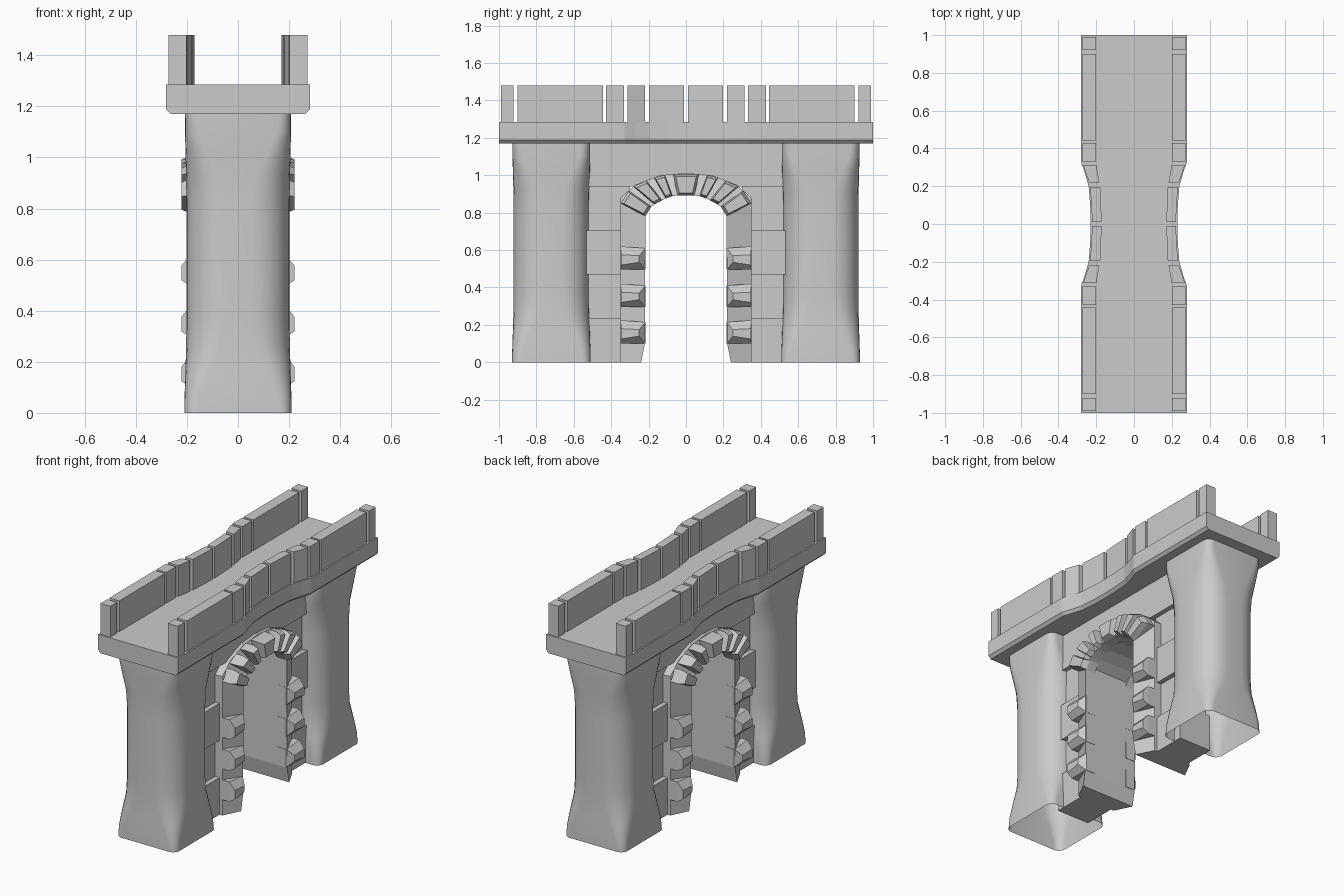
import bpy, bmesh, math
from mathutils import Vector

cube = bpy.data.objects.get("Cube")
if cube:
    bpy.data.objects.remove(cube)

GREY = (0.6, 0.6, 0.6, 1)
stone_mat = bpy.data.materials.new("grey stone")
stone_mat.use_nodes = True
stone_mat.diffuse_color = GREY
stone_mat.node_tree.nodes["Principled BSDF"].inputs["Base Color"].default_value = GREY


def loft(name, loops, cap_start=True, cap_end=True, smooth=False):
    """Skin a list of equally long closed loops into one object."""
    bm = bmesh.new()
    rings = [[bm.verts.new(p) for p in loop] for loop in loops]
    count = len(rings[0])
    for low, high in zip(rings, rings[1:]):
        for i in range(count):
            j = (i + 1) % count
            bm.faces.new((low[i], low[j], high[j], high[i]))
    if cap_start:
        bm.faces.new(rings[0][::-1])
    if cap_end:
        bm.faces.new(rings[-1])
    bmesh.ops.recalc_face_normals(bm, faces=bm.faces)
    mesh = bpy.data.meshes.new(name)
    bm.to_mesh(mesh)
    bm.free()
    mesh.materials.append(stone_mat)
    obj = bpy.data.objects.new(name, mesh)
    bpy.context.collection.objects.link(obj)
    if smooth:
        bpy.ops.object.select_all(action="DESELECT")
        obj.select_set(True)
        bpy.context.view_layer.objects.active = obj
        bpy.ops.object.shade_smooth_by_angle(angle=math.radians(50))
    return obj


def box(name, x0, x1, y0, y1, z0, z1):
    return loft(name, [[(x0, y0, z), (x1, y0, z), (x1, y1, z), (x0, y1, z)] for z in (z0, z1)])


def rounded_rect(cy, z, half, radius, steps=6):
    pts = []
    for k, (sx, sy) in enumerate(((1, 1), (-1, 1), (-1, -1), (1, -1))):
        for s in range(steps + 1):
            a = math.radians(90 * (k + s / steps))
            pts.append((sx * (half - radius) + radius * math.cos(a),
                        cy + sy * (half - radius) + radius * math.sin(a), z))
    return pts


# Pillars: square ends blending to a rounded shaft, open underneath
PILLAR = [(0, 0.21, 0.045), (0.07, 0.209, 0.055), (0.16, 0.206, 0.09), (0.26, 0.203, 0.135),
          (0.36, 0.202, 0.145), (0.8, 0.202, 0.145), (0.92, 0.203, 0.13), (1.02, 0.206, 0.09),
          (1.1, 0.207, 0.055), (1.175, 0.207, 0.045)]
for side, label in ((-1, "front"), (1, "back")):
    loft(label + "_pillar", [rounded_rect(side * 0.72, z, h, r) for z, h, r in PILLAR],
         cap_start=False, smooth=True)

# Deck: narrowed in the middle, chamfered along its lower long edges
WAIST = [(-1, 0.281), (-0.33, 0.281), (-0.27, 0.26), (-0.2, 0.24), (-0.1, 0.232), (0, 0.229)]
outline = WAIST + [(-y, w) for y, w in WAIST[-2::-1]]
loft("deck", [[(-w, y, 1.285), (-w, y, 1.188), (-w + 0.017, y, 1.17),
               (w - 0.017, y, 1.17), (w, y, 1.188), (w, y, 1.285)] for y, w in outline])

# Parapet blocks: y start, y end, outer x at each end, thickness at each end
BLOCKS = [(0.01, 0.197, 0.221, 0.232, 0.05, 0.053), (0.22, 0.313, 0.238, 0.27, 0.055, 0.07),
          (0.332, 0.428, 0.272, 0.272, 0.07, 0.07), (0.443, 0.9, 0.272, 0.272, 0.07, 0.07),
          (0.922, 0.99, 0.272, 0.272, 0.07, 0.07)]
for sx in (-1, 1):
    for sy in (-1, 1):
        for y0, y1, w0, w1, t0, t1 in BLOCKS:
            loft("parapet_block", [[(sx * (w0 - t0), sy * y0, z), (sx * w0, sy * y0, z),
                                    (sx * w1, sy * y1, z), (sx * (w1 - t1), sy * y1, z)]
                                   for z in (1.28, 1.48)])

# Wall courses, alternately proud and recessed
COURSE = 0.235
for sy in (-1, 1):
    for i in range(4):
        half = 0.085 if i % 2 else 0.115
        y0, y1 = sorted((sy * 0.3, sy * 0.56))
        box("wall_course", -half, half, y0, y1, i * COURSE, (i + 1) * COURSE)
box("upper_wall", -0.115, 0.115, -0.56, 0.56, 4 * COURSE, 1.175)

# Arch surround: inner and outer edge points (y, z) from the ground to the crown
INNER = [(0.24, 0), (0.22, 0.1), (0.217, 0.81), (0.16, 0.85), (0.09, 0.885), (0, 0.9)]
OUTER = [(0.35, 0), (0.35, 0.1), (0.35, 0.88), (0.27, 0.95), (0.14, 1.0), (0, 1.012)]


def across(points):
    return points + [(-y, z) for y, z in points[-2::-1]]


inner, outer = across(INNER), across(OUTER)
loft("arch_surround", [[(0.19, *a), (0.135, *b), (-0.135, *b), (-0.19, *a)]
                       for a, b in zip(inner, outer)])


def raised_stone(name, base, face, side):
    """A stone tapering from a base outline to a smaller front face."""
    loft(name, [[(side * x, y, z) for y, z in pts]
                for x, pts in ((0.12, base), (0.185, base), (0.222, face))])


# Jamb stones with sloping tops and undercut bottoms
for side in (-1, 1):
    for sy in (-1, 1):
        for z in (0.1, 0.295, 0.495):
            base = [(sy * 0.217, z), (sy * 0.35, z), (sy * 0.35, z + 0.125), (sy * 0.217, z + 0.115)]
            face = [(sy * 0.25, z + 0.04), (sy * 0.347, z + 0.025),
                    (sy * 0.347, z + 0.08), (sy * 0.25, z + 0.075)]
            raised_stone("jamb_stone", base, face, side)


def along(points, u):
    i = min(int(u), len(points) - 2)
    return Vector(points[i]).lerp(Vector(points[i + 1]), u - i)


# Wedge stones round the head of the arch
SPANS = [(1.96, 2.55), (2.85, 3.45), (3.75, 4.2), (4.5, 5.5)]
SPANS += [(10 - b, 10 - a) for a, b in SPANS[:3]]
for side in (-1, 1):
    for a, b in SPANS:
        base = [along(inner, a), along(outer, a), along(outer, b), along(inner, b)]
        mid = sum(base, Vector((0, 0))) / 4
        face = [mid.lerp(p, 0.78) for p in base]
        raised_stone("arch_stone", base, face, side)
